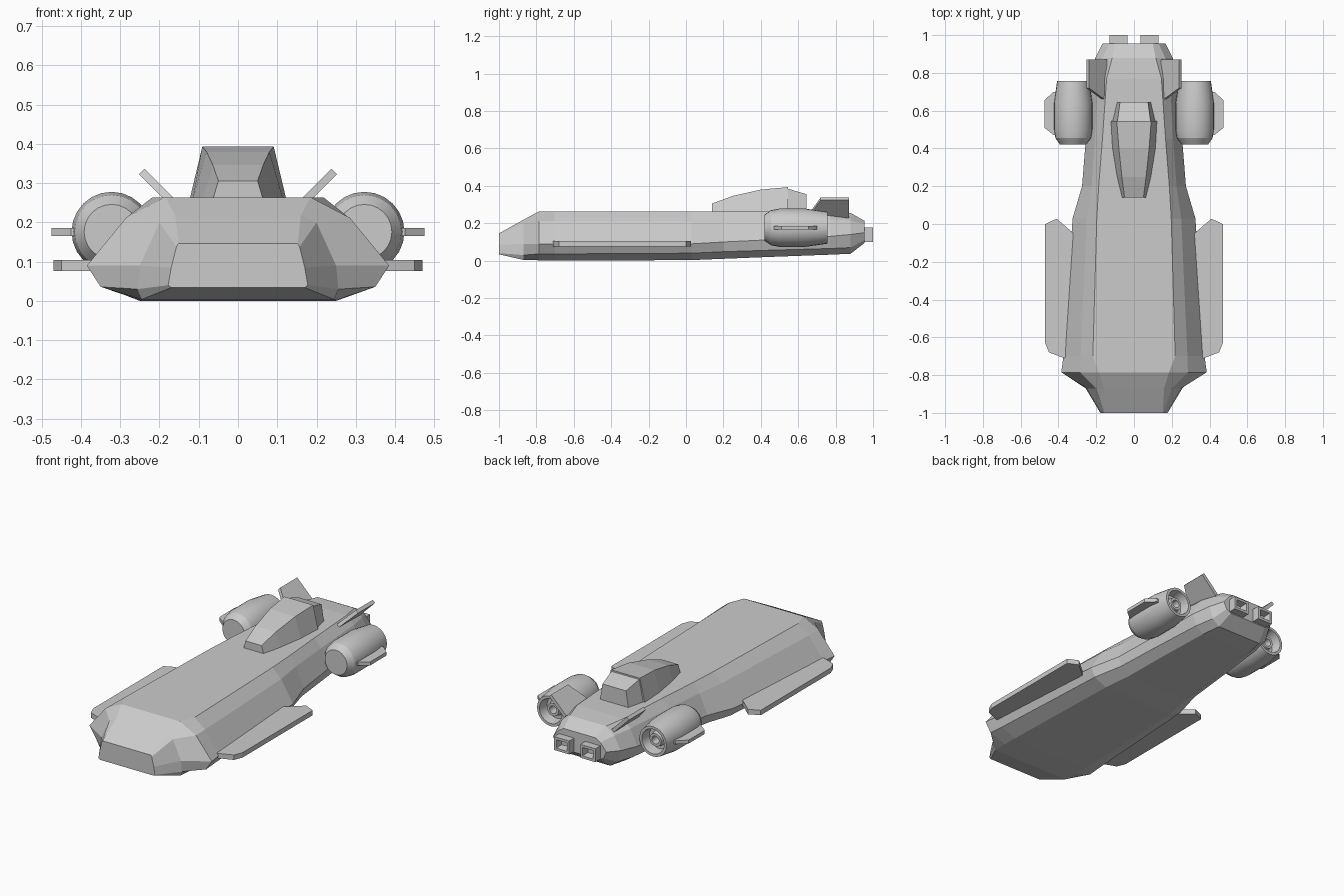
import bpy, bmesh, math
from mathutils import Vector

if "Cube" in bpy.data.objects:
    bpy.data.objects.remove(bpy.data.objects["Cube"])


def build(name, rings, caps=True, closed=False, mirror=False):
    """Loft equal-length rings of points into a mesh object."""
    bm = bmesh.new()
    vr = [[bm.verts.new(p) for p in r] for r in rings]
    n = len(vr[0])
    pairs = list(zip(vr, vr[1:]))
    if closed:
        pairs.append((vr[-1], vr[0]))
    for a, b in pairs:
        for i in range(n):
            j = (i + 1) % n
            bm.faces.new((a[i], a[j], b[j], b[i]))
    if caps and not closed:
        bm.faces.new(vr[0])
        bm.faces.new(vr[-1][::-1])
    bmesh.ops.recalc_face_normals(bm, faces=bm.faces)
    me = bpy.data.meshes.new(name)
    bm.to_mesh(me)
    bm.free()
    ob = bpy.data.objects.new(name, me)
    bpy.context.collection.objects.link(ob)
    if mirror:
        m = ob.modifiers.new("mirror", 'MIRROR')
        m.use_mirror_merge = False
    return ob


def symmetric(y, half):
    """Full ring at y from right-half (x, z) points, top to bottom."""
    return [(x, y, z) for x, z in half] + [(-x, y, z) for x, z in half[::-1]]


def plate(name, pts, offset):
    """Flat polygon thickened by an offset vector, mirrored across x."""
    o = Vector(offset)
    a = [Vector(p) for p in pts]
    return build(name, [[p - o / 2 for p in a], [p + o / 2 for p in a]], mirror=True)


# Hull: deck edge, shoulder, chine, lower side, keel edge at each station
hull = [
    (-1.0, [(.152, .146), (.157, .138), (.17, .085), (.178, .04), (.17, .034)]),
    (-.87, [(.16, .218), (.2, .2), (.25, .09), (.256, .03), (.245, .004)]),
    (-.785, [(.185, .264), (.285, .212), (.385, .09), (.35, .036), (.25, .002)]),
    (-.70, [(.218, .264), (.283, .212), (.374, .09), (.342, .036), (.25, 0)]),
    (.03, [(.197, .264), (.25, .212), (.325, .09), (.30, .04), (.225, .003)]),
    (.20, [(.187, .264), (.225, .212), (.275, .10), (.258, .048), (.20, .01)]),
    (.45, [(.167, .264), (.207, .215), (.255, .112), (.238, .056), (.185, .02)]),
    (.77, [(.145, .264), (.19, .22), (.232, .13), (.21, .065), (.16, .032)]),
    (.88, [(.115, .255), (.165, .215), (.205, .14), (.185, .07), (.14, .037)]),
    (.955, [(.10, .213), (.13, .195), (.167, .15), (.15, .11), (.12, .095)]),
]
build("hull", [symmetric(y, h) for y, h in hull])

# Canopy and the block behind it
canopy = [(.14, .065, .05, .306), (.25, .092, .064, .346), (.40, .116, .08, .38),
          (.545, .124, .091, .393)]
build("canopy", [symmetric(y, [(t, z), (b, .255)]) for y, b, t, z in canopy])
fairing = [(.54, .115, .088, .386), (.645, .09, .074, .355)]
build("canopy_fairing", [symmetric(y, [(t, z), (b, .255)]) for y, b, t, z in fairing])

# Side running plates
side = [(.47, 0), (.41, .028), (.325, -.045), (.29, -.1), (.3, -.7),
        (.37, -.71), (.45, -.68), (.47, -.63)]
plate("side_plate", [(x, y, .09) for x, y in side], (0, 0, .028))

# Engine nacelles: revolved outline with a hollow stepped exhaust
SEG = 24
CX, CZ = .322, .176
outline = [(.42, .07), (.455, .094), (.50, .102), (.64, .102), (.757, .085),
           (.757, .070), (.70, .062), (.70, .042), (.735, .036), (.735, .022), (.68, .018)]
rings = [[(CX + r * math.cos(k * math.tau / SEG), y, CZ + r * math.sin(k * math.tau / SEG))
          for k in range(SEG)] for y, r in outline]
nacelle = build("engine_nacelle", rings, mirror=True)
bpy.context.view_layer.objects.active = nacelle
nacelle.select_set(True)
bpy.ops.object.shade_smooth_by_angle(angle=math.radians(20))
nacelle.select_set(False)

# Nacelle outer fins
fin = [(.40, .47), (.425, .47), (.475, .51), (.475, .655), (.425, .70), (.40, .70)]
plate("nacelle_fin", [(x, y, CZ) for x, y in fin], (0, 0, .02))

# Canted tail fins
tail = [(.15, .235, .65), (.245, .33, .72), (.245, .33, .872), (.15, .235, .872)]
plate("tail_fin", [(x, y, z) for x, z, y in tail], (.014, 0, -.014))

# Hollow rear exhaust boxes
def frame(y, inset):
    x0, x1, z0, z1 = .035 + inset, .13 - inset, .10 + inset, .176 - inset
    return [(x0, y, z0), (x1, y, z0), (x1, y, z1), (x0, y, z1)]

build("rear_exhaust", [frame(.93, 0), frame(1.0, 0), frame(1.0, .014), frame(.96, .02)],
      mirror=True)
